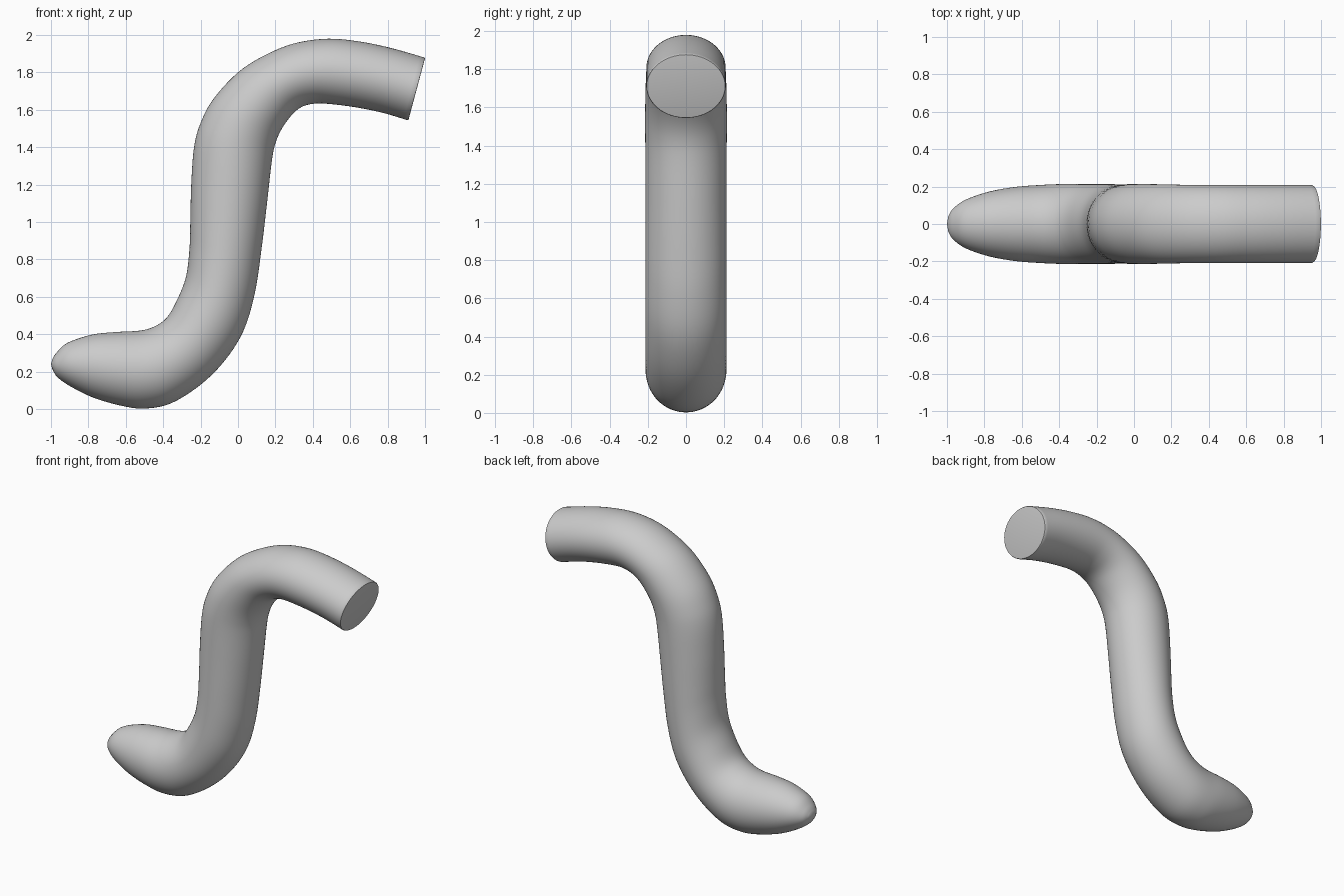
import bpy, bmesh, math
from mathutils import Vector

if "Cube" in bpy.data.objects:
    bpy.data.objects.remove(bpy.data.objects["Cube"])

# Stations along the tube: left/top edge (x, z), right/bottom edge (x, z), half width in y
STATIONS = [
    (-.993, .265, -.993, .215, .04), (-.97, .302, -.965, .17, .082),
    (-.91, .355, -.89, .118, .13), (-.78, .398, -.77, .06, .173),
    (-.65, .412, -.62, .017, .198), (-.52, .42, -.5, .003, .208),
    (-.44, .445, -.36, .03, .213), (-.38, .49, -.2, .13, .213),
    (-.33, .575, -.07, .26, .213), (-.28, .70, .03, .42, .213),
    (-.26, .85, .09, .62, .212), (-.255, 1.0, .125, .85, .212),
    (-.25, 1.2, .155, 1.1, .212), (-.235, 1.4, .18, 1.32, .213),
    (-.2, 1.53, .2, 1.42, .214), (-.13, 1.66, .235, 1.5, .214),
    (0, 1.80, .29, 1.575, .212), (.14, 1.89, .34, 1.615, .21),
    (.3, 1.955, .40, 1.632, .208), (.48, 1.98, .47, 1.633, .208),
    (.65, 1.965, .62, 1.615, .208), (.82, 1.93, .77, 1.585, .208),
    (.995, 1.88, .905, 1.545, .208),
]
SIDES, STEPS = 64, 5


def spline(p0, p1, p2, p3, t):
    return [.5 * (2*b + (c - a)*t + (2*a - 5*b + 4*c - d)*t*t + (3*b - a - 3*c + d)*t**3)
            for a, b, c, d in zip(p0, p1, p2, p3)]


# Smooth list of sections
sections = []
n = len(STATIONS)
for i in range(n - 1):
    quad = [STATIONS[min(max(j, 0), n - 1)] for j in range(i - 1, i + 3)]
    sections += [spline(*quad, s / STEPS) for s in range(STEPS)]
sections.append(STATIONS[-1])

bm = bmesh.new()


def ring(sec, scale=1.0, shift=Vector()):
    a, b = Vector((sec[0], 0, sec[1])), Vector((sec[2], 0, sec[3]))
    mid, half = (a + b) / 2 + shift, (a - b) / 2 * scale
    return [bm.verts.new(mid + half * math.cos(u) + Vector((0, sec[4] * scale * math.sin(u), 0)))
            for u in (2 * math.pi * k / SIDES for k in range(SIDES))]


rings = [ring(s) for s in sections]
# Slightly rounded rim at the cut end
axis = Vector((.966, 0, -.259))
rings.append(ring(sections[-1], .985, axis * .005))
rings.append(ring(sections[-1], .96, axis * .006))
for r, q in zip(rings, rings[1:]):
    for k in range(SIDES):
        bm.faces.new((r[k], r[k - 1], q[k - 1], q[k]))

# Rounded tip and flat end cap
tip = bm.verts.new((-1, 0, .24))
for k in range(SIDES):
    bm.faces.new((tip, rings[0][k - 1], rings[0][k]))
bm.faces.new(rings[-1])
bmesh.ops.recalc_face_normals(bm, faces=bm.faces)

mesh = bpy.data.meshes.new("bent_tube")
bm.to_mesh(mesh)
bm.free()
tube = bpy.data.objects.new("bent_tube", mesh)
bpy.context.collection.objects.link(tube)

grey = bpy.data.materials.new("light grey")
grey.diffuse_color = (.6, .6, .6, 1)
grey.use_nodes = True
grey.node_tree.nodes["Principled BSDF"].inputs["Base Color"].default_value = grey.diffuse_color
mesh.materials.append(grey)

bpy.context.view_layer.objects.active = tube
tube.select_set(True)
bpy.ops.object.shade_smooth_by_angle(angle=math.radians(40))
